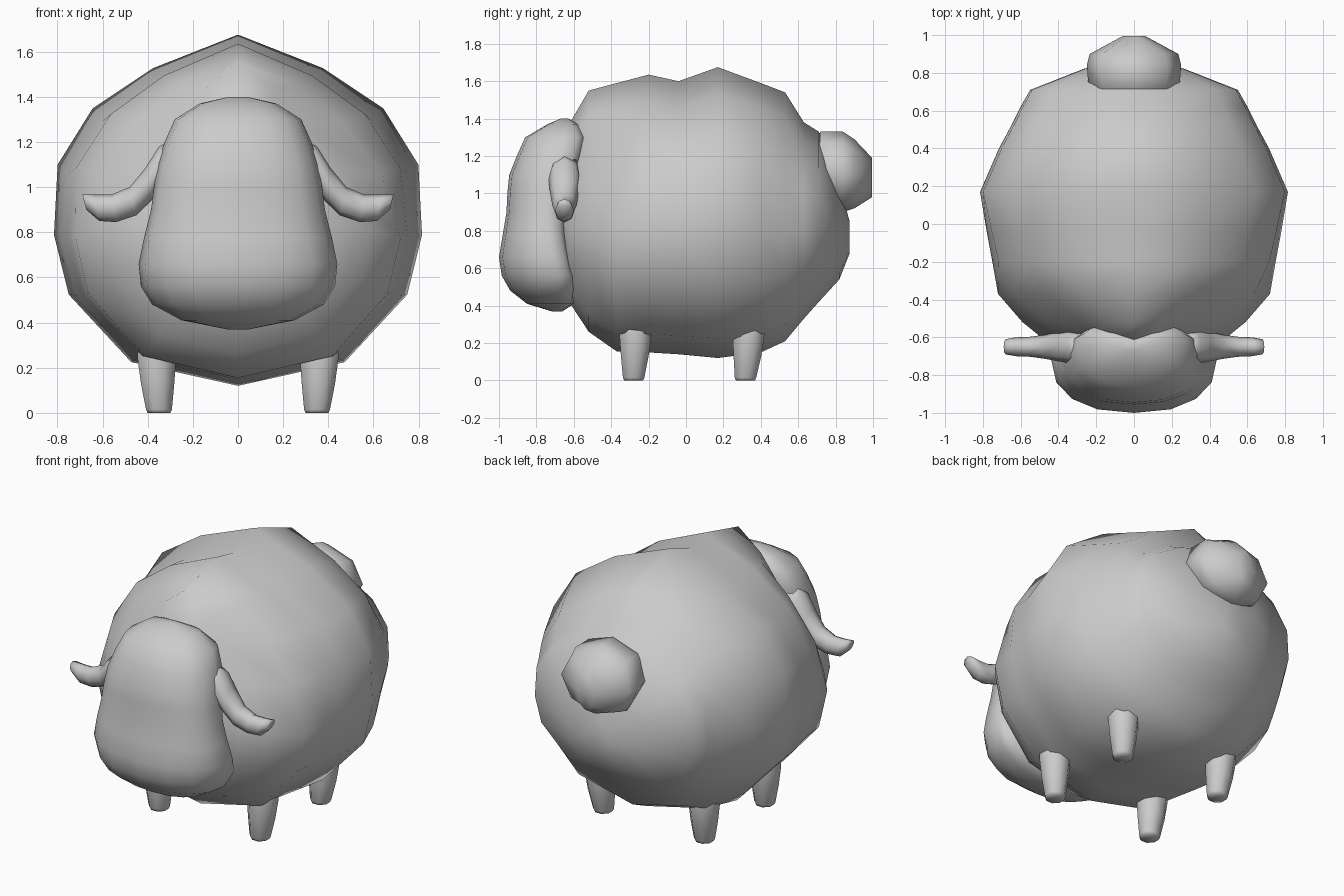
import bpy, bmesh, math
from mathutils import Vector

wool_grey = bpy.data.materials.new("wool_grey")
wool_grey.diffuse_color = (0.6, 0.6, 0.6, 1)


def loft(name, rings, mirror=False):
    """Skin a list of closed rings, cap both ends and shade smooth."""
    bm = bmesh.new()
    loops = [[bm.verts.new(p) for p in ring] for ring in rings]
    n = len(loops[0])
    for a, b in zip(loops, loops[1:]):
        for i in range(n):
            j = (i + 1) % n
            bm.faces.new((a[i], a[j], b[j], b[i]))
    # Fan caps keep the smooth shading clean
    for loop in (loops[0], loops[-1]):
        mid = bm.verts.new(sum((v.co for v in loop), Vector()) / n)
        for i in range(n):
            bm.faces.new((loop[i], loop[(i + 1) % n], mid))
    bmesh.ops.recalc_face_normals(bm, faces=bm.faces)
    mesh = bpy.data.meshes.new(name)
    bm.to_mesh(mesh)
    bm.free()
    mesh.materials.append(wool_grey)
    mesh.shade_smooth()
    obj = bpy.data.objects.new(name, mesh)
    bpy.context.collection.objects.link(obj)
    if mirror:
        obj.modifiers.new("mirror", 'MIRROR').use_mirror_merge = False
    return obj


def angles(n, offset=0.0):
    return [math.tau * (i + offset) / n for i in range(n)]


def power(v, p):
    return math.copysign(abs(v) ** p, v)


# Body: one angular fleece section, scaled along y, pinched at the shoulders
half = [(0, 1), (0.46, 0.81), (0.79, 0.58), (0.98, 0.26),
        (1, -0.14), (0.92, -0.48), (0.58, -0.865), (0, -1)]
section = half + [(-x, z) for x, z in half[-2:0:-1]]
stations = [  # y, half width, bottom, top, shoulder pinch
    (-0.69, 0.20, 0.70, 1.12, 0.7), (-0.625, 0.46, 0.42, 1.37, 0.55),
    (-0.52, 0.59, 0.26, 1.55, 0.57), (-0.37, 0.72, 0.155, 1.59, 0.8),
    (-0.20, 0.75, 0.15, 1.635, 0.95), (-0.04, 0.78, 0.14, 1.60, 0.97),
    (0.17, 0.815, 0.12, 1.675, 1), (0.40, 0.715, 0.15, 1.59, 1),
    (0.53, 0.645, 0.21, 1.54, 1), (0.63, 0.595, 0.33, 1.38, 1),
    (0.71, 0.55, 0.42, 1.33, 1), (0.82, 0.27, 0.54, 1.05, 1),
    (0.875, 0.08, 0.68, 0.85, 1)]


def pinched(x, z, k):
    return x * (k if z > 0.4 else (1 + k) / 2 if z > 0 else 1)


loft("body", [[(pinched(x, z, k) * w, y, (lo + hi) / 2 + z * (hi - lo) / 2)
               for x, z in section] for y, w, lo, hi, k in stations])

# Head: rounded sections stacked along z, wide at the muzzle, square at the back
levels = [  # z, half width, front y, widest y, back y
    (0.37, 0.05, -0.72, -0.69, -0.66), (0.41, 0.25, -0.85, -0.69, -0.60),
    (0.48, 0.38, -0.94, -0.68, -0.585), (0.56, 0.43, -0.985, -0.68, -0.585),
    (0.66, 0.44, -1.0, -0.71, -0.61), (0.78, 0.415, -0.98, -0.73, -0.63),
    (0.90, 0.385, -0.96, -0.74, -0.63), (1.0, 0.372, -0.955, -0.73, -0.60),
    (1.10, 0.355, -0.945, -0.71, -0.565),
    (1.20, 0.325, -0.905, -0.68, -0.545), (1.30, 0.28, -0.86, -0.65, -0.53),
    (1.37, 0.17, -0.74, -0.64, -0.575), (1.40, 0.04, -0.67, -0.65, -0.63)]


def head_point(a, w, front, mid, back):
    s = math.sin(a)
    p = 0.85 if s < 0 else 0.6
    return (w * power(math.cos(a), p),
            mid + power(s, p) * (mid - front if s < 0 else back - mid))


loft("head", [[(*head_point(a, w, f, m, b), z) for a in angles(16)]
              for z, w, f, m, b in levels])

# Ears: drooping blades, flared at the tip
blade = [  # upper edge x, z, lower edge x, z, half thickness
    (0.28, 1.22, 0.28, 1.00, 0.085), (0.35, 1.18, 0.35, 0.98, 0.085),
    (0.41, 1.085, 0.39, 0.935, 0.078), (0.48, 1.0, 0.45, 0.875, 0.065),
    (0.56, 0.967, 0.54, 0.845, 0.053), (0.635, 0.967, 0.615, 0.85, 0.05),
    (0.69, 0.97, 0.672, 0.90, 0.04)]
loft("ears", [[((x0 + x1) / 2 + (x0 - x1) / 2 * math.sin(a),
                -0.65 + t * math.cos(a),
                (z0 + z1) / 2 + (z0 - z1) / 2 * math.sin(a)) for a in angles(8)]
              for x0, z0, x1, z1, t in blade], mirror=True)

# Legs: tapered posts, mirrored left to right
for name, y, lean in (("front_legs", -0.28, 0.01), ("back_legs", 0.318, 0.017)):
    loft(name, [[(0.35 + 0.01 * k + r * math.cos(a),
                  y + lean * k + r * math.sin(a), z) for a in angles(8, 0.5)]
                for z, r, k in ((0, 0.055, 0), (0.015, 0.062, 0), (0.13, 0.08, 0.6),
                                (0.25, 0.093, 1), (0.34, 0.08, 1))], mirror=True)

# Tail: faceted bobble
bobble = [  # y, half width, bottom, top
    (0.67, 0.18, 1.0, 1.25), (0.72, 0.24, 0.94, 1.33), (0.84, 0.25, 0.90, 1.33),
    (0.90, 0.235, 0.92, 1.29), (0.995, 0.06, 0.98, 1.19)]
loft("tail", [[(w * math.cos(a), y,
                (lo + hi) / 2 + (hi - lo) / 2 * math.sin(a)) for a in angles(8)]
              for y, w, lo, hi in bobble])
